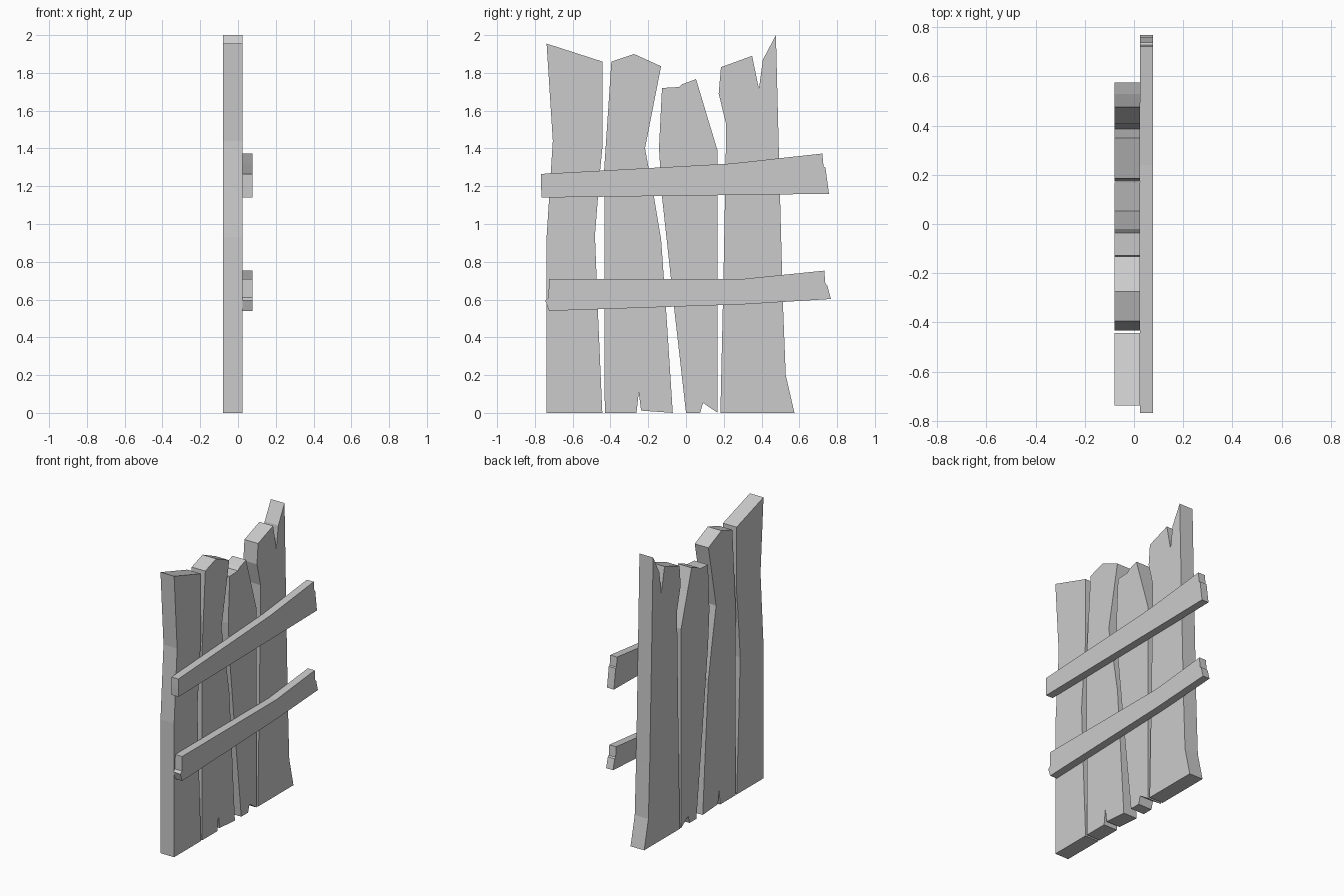
import bpy, bmesh


def board(name, outline, x0, x1):
    """Extrude a (y, z) outline along x from x0 to x1."""
    bm = bmesh.new()
    face = bm.faces.new([bm.verts.new((x0, y, z)) for y, z in outline])
    ext = bmesh.ops.extrude_face_region(bm, geom=[face])
    for v in ext["geom"]:
        if isinstance(v, bmesh.types.BMVert):
            v.co.x = x1
    if not any(f.normal.x for f in bm.faces):
        bm.normal_update()
    bmesh.ops.recalc_face_normals(bm, faces=bm.faces)
    mesh = bpy.data.meshes.new(name)
    bm.to_mesh(mesh)
    bm.free()
    obj = bpy.data.objects.new(name, mesh)
    bpy.context.collection.objects.link(obj)
    return obj


# Upright planks with chipped, uneven outlines
planks = {
    "plank_left": [
        (-.738, 0), (-.443, 0), (-.467, .55), (-.482, .94), (-.455, 1.28),
        (-.443, 1.4), (-.443, 1.86), (-.738, 1.955), (-.705, 1.44), (-.738, .93)],
    "plank_mid_left": [
        (-.43, 0), (-.262, 0), (-.25, .11), (-.238, .012), (-.07, 0),
        (-.106, .555), (-.132, .92), (-.17, 1.145), (-.217, 1.4),
        (-.132, 1.835), (-.275, 1.9), (-.395, 1.86), (-.433, 1.29)],
    "plank_mid_right": [
        (0, 0), (.075, 0), (.09, .053), (.168, 0), (.168, 1.385),
        (.053, 1.767), (-.02, 1.74), (-.037, 1.725), (-.127, 1.72),
        (-.143, 1.4), (-.127, 1.145), (-.063, .557)],
    "plank_right": [
        (.182, 0), (.574, 0), (.528, .2), (.513, .58), (.495, 1.25),
        (.476, 2.0), (.407, 1.87), (.386, 1.715), (.35, 1.89), (.185, 1.83),
        (.173, 1.69), (.212, 1.53), (.21, 1.33), (.198, .7)],
}
for name, outline in planks.items():
    board(name, outline, -.08, .025)

# Two cross rails nailed over the planks
rails = {
    "rail_upper": [
        (-.765, 1.14), (0, 1.15), (.757, 1.16), (.738, 1.3), (.728, 1.305),
        (.722, 1.373), (.24, 1.32), (-.767, 1.265), (-.767, 1.2)],
    "rail_lower": [
        (-.725, .54), (.31, .575), (.767, .603), (.748, .675), (.738, .682),
        (.732, .753), (.31, .71), (-.725, .71), (-.728, .61), (-.745, .595)],
}
for name, outline in rails.items():
    board(name, outline, .025, .078)
